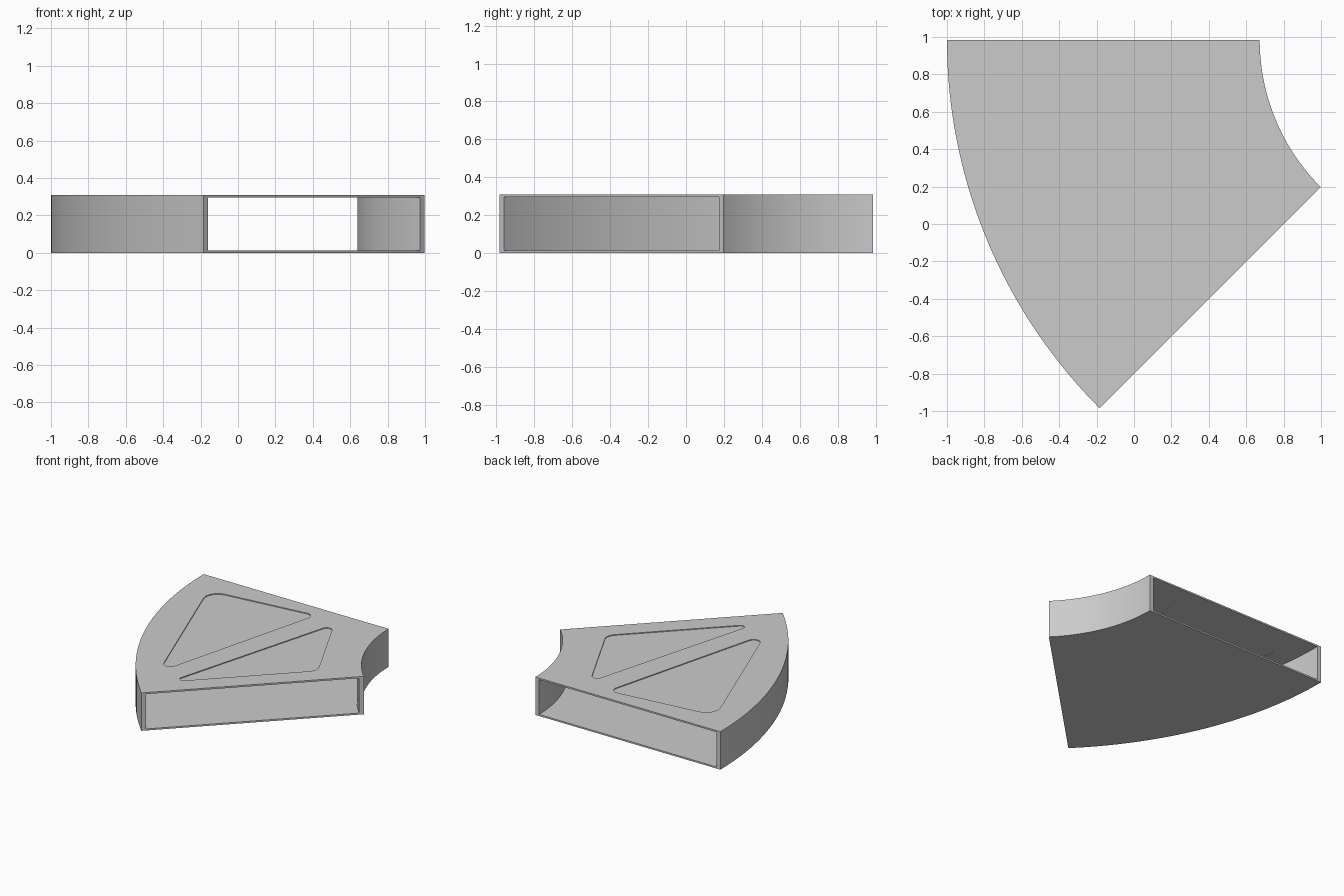
import bpy, bmesh, math
from mathutils import Vector

if "Cube" in bpy.data.objects:
    bpy.data.objects.remove(bpy.data.objects["Cube"])

CX, CY = 1.785, 0.985            # centre of the bend
R_OUT, R_IN = 2.785, 1.113       # outer and inner bend radii
H, WALL, PLATE = 0.31, 0.034, 0.013
SEGS = 40


def to_object(bm, name):
    bmesh.ops.recalc_face_normals(bm, faces=bm.faces)
    me = bpy.data.meshes.new(name)
    bm.to_mesh(me)
    bm.free()
    ob = bpy.data.objects.new(name, me)
    bpy.context.collection.objects.link(ob)
    return ob


def rounded(corners):
    # polygon with rounded corners, given as (x, y, radius)
    pts, n = [], len(corners)
    for i, (x, y, r) in enumerate(corners):
        p = Vector((x, y))
        a = (Vector(corners[i - 1][:2]) - p).normalized()
        b = (Vector(corners[(i + 1) % n][:2]) - p).normalized()
        half = a.angle(b) / 2
        c = p + (a + b).normalized() * r / math.sin(half)
        va = p + a * r / math.tan(half) - c
        vb = p + b * r / math.tan(half) - c
        for k in range(9):
            t = k / 8
            w = math.pi - 2 * half
            pts.append(c + (va * math.sin((1 - t) * w) + vb * math.sin(t * w)) / math.sin(w))
    return pts


def prism(name, pts, z0, z1):
    bm = bmesh.new()
    f = bm.faces.new([bm.verts.new((p.x, p.y, z0)) for p in pts])
    ext = bmesh.ops.extrude_face_region(bm, geom=[f])
    bmesh.ops.translate(bm, vec=(0, 0, z1 - z0),
                        verts=[v for v in ext['geom'] if isinstance(v, bmesh.types.BMVert)])
    ob = to_object(bm, name)
    ob.hide_render = True
    return ob


# Rectangular tube swept through a 45 degree bend, open at both ends
outer = [(R_IN, 0), (R_OUT, 0), (R_OUT, H), (R_IN, H)]
inner = [(R_IN + WALL, PLATE), (R_OUT - WALL, PLATE),
         (R_OUT - WALL, H - PLATE), (R_IN + WALL, H - PLATE)]
bm = bmesh.new()
rings = []
for i in range(SEGS + 1):
    a = math.pi + math.pi / 4 * i / SEGS
    rings.append([bm.verts.new((CX + r * math.cos(a), CY + r * math.sin(a), z))
                  for r, z in outer + inner])
for p, q in zip(rings, rings[1:]):
    for base in (0, 4):
        for k in range(4):
            a, b = base + k, base + (k + 1) % 4
            bm.faces.new((p[a], p[b], q[b], q[a]))
for ring in (rings[0], rings[-1]):
    for k in range(4):
        j = (k + 1) % 4
        bm.faces.new((ring[k], ring[j], ring[4 + j], ring[4 + k]))
duct = to_object(bm, "duct_bend")

# Two shallow rounded panels pressed into the top plate, also marked inside
panels = {
    "large_panel": [(-0.808, 0.77, 0.11), (0.092, 0.872, 0.05), (-0.293, -0.607, 0.05)],
    "small_panel": [(0.295, 0.818, 0.04), (-0.128, -0.705, 0.03), (0.662, 0.085, 0.09)],
}
for name, corners in panels.items():
    pts = rounded(corners)
    for side, z0, z1 in (("top", H - 0.007, H + 0.05),
                         ("inside", H - PLATE - 0.05, H - PLATE + 0.002)):
        cutter = prism(f"{name}_{side}_cutter", pts, z0, z1)
        mod = duct.modifiers.new(cutter.name, 'BOOLEAN')
        mod.operation = 'DIFFERENCE'
        mod.solver = 'EXACT'
        mod.object = cutter

# Apply the cuts, remove the cutters and smooth the curved walls
bpy.context.view_layer.objects.active = duct
duct.select_set(True)
for mod in list(duct.modifiers):
    cutter = mod.object
    bpy.ops.object.modifier_apply(modifier=mod.name)
    bpy.data.objects.remove(cutter)
bpy.ops.object.shade_smooth_by_angle(angle=math.radians(30))
